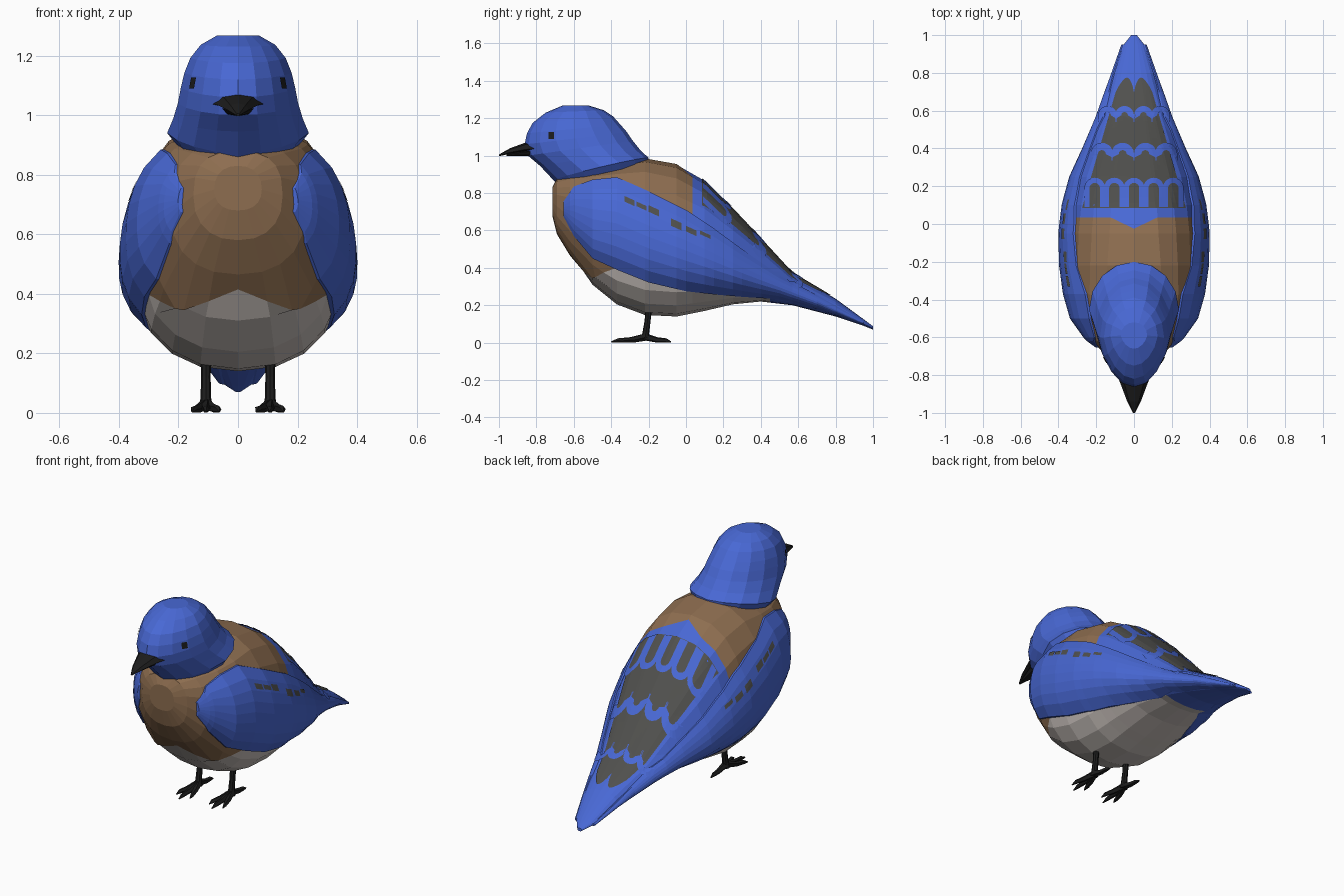
import bpy, bmesh, math
from mathutils import Vector
from mathutils.bvhtree import BVHTree

if "Cube" in bpy.data.objects:
    bpy.data.objects.remove(bpy.data.objects["Cube"])


def material(name, rgb):
    m = bpy.data.materials.new(name)
    m.diffuse_color = (*rgb, 1)
    m.use_nodes = True
    m.node_tree.nodes["Principled BSDF"].inputs["Base Color"].default_value = m.diffuse_color
    return m


BLUE = material("feather blue", (0.065, 0.138, 0.66))
BROWN = material("breast brown", (0.27, 0.155, 0.08))
GREY = material("belly grey", (0.56, 0.51, 0.48))
DARK = material("marking dark grey", (0.08, 0.08, 0.075))
BLACK = material("beak and leg black", (0.012, 0.012, 0.012))


def finish(bm, name, mats, outward=None):
    bmesh.ops.recalc_face_normals(bm, faces=bm.faces)
    if outward and sum(f.normal.dot(Vector(outward)) * f.calc_area() for f in bm.faces) < 0:
        bmesh.ops.reverse_faces(bm, faces=bm.faces[:])
    me = bpy.data.meshes.new(name)
    bm.to_mesh(me)
    ob = bpy.data.objects.new(name, me)
    bpy.context.collection.objects.link(ob)
    for m in mats:
        me.materials.append(m)
    return ob


def loft(rings, closed=True, start_cap=True):
    bm = bmesh.new()
    rows = [[bm.verts.new(p) for p in r] for r in rings]
    n = len(rows[0])
    for a, b in zip(rows, rows[1:]):
        for i in range(n if closed else n - 1):
            j = (i + 1) % n
            bm.faces.new((a[i], a[j], b[j], b[i]))
    if start_cap:
        bm.faces.new(rows[0])
    bm.faces.new(rows[-1])
    return bm


def interp(table, y):
    y = min(max(y, table[0][0]), table[-1][0])
    for a, b in zip(table, table[1:]):
        if y <= b[0]:
            t = (y - a[0]) / (b[0] - a[0])
            return [p + (q - p) * t for p, q in zip(a, b)]


def spow(v, e):
    return math.copysign(abs(v) ** e, v)


# Body: y, top, bottom, half width, height of widest point, squareness of the upper half
BODY = [(-.715, .83, .68, .08, .75, 2.3), (-.69, .88, .58, .15, .73, 2.6), (-.62, .905, .465, .225, .67, 2.9),
        (-.5, .93, .31, .30, .60, 3.1), (-.37, .955, .205, .335, .55, 3.0), (-.22, .985, .148, .35, .51, 2.6),
        (-.05, .955, .14, .352, .49, 2.35), (.1, .865, .17, .335, .46, 2.3), (.25, .715, .205, .30, .41, 2.3),
        (.4, .555, .22, .24, .355, 2.3), (.57, .37, .20, .175, .275, 2.3), (.8, .235, .14, .105, .19, 2.3),
        (.95, .125, .09, .055, .105, 2.3), (1.0, .088, .07, .015, .079, 2.3)]
P = 2.3


def body_x(y, z):
    _, zt, zb, w, zc, pu = interp(BODY, y)
    p = pu if z > zc else P
    f = min(abs(z - zc) / (zt - zc if z > zc else zc - zb), 1)
    return w * (1 - f ** p) ** (1 / p)


rings = []
for y, zt, zb, w, zc, pu in BODY:
    ring = []
    for i in range(20):
        c, s = math.cos(i * math.pi / 10), math.sin(i * math.pi / 10)
        p, h = (pu, zt - zc) if s > 0 else (P, zc - zb)
        ring.append((w * spow(c, 2 / p), y, zc + h * spow(s, 2 / p)))
    rings.append(ring)
bm = loft(rings)
for co, no in (((0, .035, 0), (0, 1, 0)), ((0, .45, 0), (0, 1, 0)), ((0, 0, .38), (0, 0, 1))):
    bmesh.ops.bisect_plane(bm, geom=bm.verts[:] + bm.edges[:] + bm.faces[:],
                           plane_co=co, plane_no=no, dist=1e-5)
for f in bm.faces:
    c = f.calc_center_median()
    if c.z < .38 and c.y < .45:
        f.material_index = 2
    elif c.y < .035:
        f.material_index = 1
# wavy colour borders on belly and back
for v in bm.verts:
    if abs(v.co.z - .38) < 1e-4 and v.co.y < -.3:
        d = .035 * math.cos(v.co.x / .18 * math.pi)
        v.co.z += d
        v.co.y -= d * .5
    elif abs(v.co.y - .035) < 1e-4 and v.co.z > .6 and abs(v.co.x) < .1:
        d = .06 * (1 - abs(v.co.x) / .1)
        v.co.y -= d
        v.co.z += d * .55
body = finish(bm, "body", (BLUE, BROWN, GREY))

# Wings: y, top, bottom, bulge, shells lying on the side of the body
WING = [(-.655, .755, .675, .008), (-.60, .835, .57, .025), (-.5, .872, .45, .034), (-.37, .885, .39, .036),
        (-.2, .81, .322, .042), (0, .71, .275, .044), (.15, .61, .258, .042), (.3, .50, .245, .036),
        (.5, .36, .232, .025), (.7, .255, .18, .016), (.95, .112, .096, .006)]
stations = sorted({r[0] for r in WING} | {r[0] for r in BODY if -.64 < r[0] < .94})
wings = []
for s, side in ((1, "left"), (-1, "right")):
    rings = []
    for y in stations:
        _, zt, zb, bulge = interp(WING, y)
        ring = [(s * max(body_x(y, zt) - .02, .002), y, zt)]
        for i in range(9):
            t = i / 8
            z = zt + (zb - zt) * t
            lift = bulge * math.sin(math.pi * t ** 1.2) ** .7 if 0 < i < 8 else 0
            ring.append((s * (body_x(y, z) + .006 + lift), y, z))
        ring.append((s * max(body_x(y, zb) - .02, .002), y, zb))
        rings.append(ring)
    wings.append(finish(loft(rings, closed=False), side + "_wing", [BLUE], (s, 0, 0)))

# Head: front (y, z), back (y, z), half width
HEAD = [(-.69, .85, -.20, .96, .21), (-.708, .868, -.20, .988, .238), (-.78, .945, -.245, 1.03, .218),
        (-.845, 1.0, -.285, 1.08, .202), (-.863, 1.06, -.315, 1.125, .192), (-.85, 1.12, -.35, 1.165, .18),
        (-.82, 1.175, -.39, 1.21, .16), (-.75, 1.23, -.44, 1.243, .125), (-.66, 1.268, -.52, 1.268, .07)]
rings = []
for k, (fy, fz, by, bz, w) in enumerate(HEAD):
    ring = []
    for i in range(16):
        a = i * math.pi / 8
        t = (1 - math.cos(a)) / 2
        bow = .012 * abs(math.sin(a)) if k == 1 else 0
        x = w * math.sin(a) * (1 - .17 * max(math.cos(a), 0))
        ring.append((x, fy + (by - fy) * t, fz + (bz - fz) * t + bow))
    rings.append(ring)
head = finish(loft(rings, start_cap=False), "head", [BLUE], (0, 0, 1))

# Beak halves: y, centre z, half width, height up, height down
UPPER = [(-.80, 1.038, .09, .045, .008), (-.86, 1.033, .066, .036, .008),
         (-.94, 1.018, .036, .022, .008), (-1.0, 1.0, .006, .006, .003)]
LOWER = [(-.80, 1.024, .06, .006, .03), (-.86, 1.02, .045, .005, .022), (-.96, 1.006, .015, .004, .008)]
for name, table in (("upper_beak", UPPER), ("lower_beak", LOWER)):
    rings = [[(w * math.cos(i * math.pi / 4), y,
               z + (up if i < 4 else dn) * math.sin(i * math.pi / 4)) for i in range(8)]
             for y, z, w, up, dn in table]
    finish(loft(rings), name, [BLACK])


def tube(name, pts, radii, n=6):
    rings = []
    pts = [Vector(p) for p in pts]
    for k, (p, r) in enumerate(zip(pts, radii)):
        d = pts[min(k + 1, len(pts) - 1)] - pts[max(k - 1, 0)]
        q = d.to_track_quat('Z', 'Y')
        ring = [p + q @ Vector((r * math.cos(a), r * math.sin(a), 0))
                for a in (2 * math.pi * i / n for i in range(n))]
        for v in ring:
            v.z = max(v.z, 0)
        rings.append(ring)
    return finish(loft(rings), name, [BLACK])


# Legs and toes
for s, side in ((1, "left"), (-1, "right")):
    x = .108 * s
    tube(side + "_leg", [(x, -.2, .18), (x, -.205, .12), (x, -.215, .05), (x, -.22, .015)],
         [.018, .016, .018, .024], 8)
    for k, (dx, ty) in enumerate(((-.045, -.36), (0, -.4), (.045, -.36), (0, -.08))):
        y0 = -.215
        tube(f"{side}_toe_{k + 1}",
             [(x, y0, .03), (x + dx * .55, y0 + (ty - y0) * .45, .015),
              (x + dx * .9, y0 + (ty - y0) * .8, .012), (x + dx, ty, .004)],
             [.02, .015, .012, .003], 5)


def tree(objs):
    vs, fs = [], []
    for o in objs:
        k = len(vs)
        vs += [v.co.copy() for v in o.data.vertices]
        fs += [[i + k for i in p.vertices] for p in o.data.polygons]
    return BVHTree.FromPolygons(vs, fs)


def plate(bm, bvh, grid, direction, lift):
    """Lay a grid of points on a surface along a ray direction."""
    d = Vector(direction)
    rows = []
    for row in grid:
        hits = [bvh.ray_cast(Vector(p) - d * 3, d)[0] for p in row]
        rows.append([bm.verts.new(h - d * lift) if h else None for h in hits])
    for a, b in zip(rows, rows[1:]):
        for i in range(len(a) - 1):
            q = (a[i], a[i + 1], b[i + 1], b[i])
            if all(q):
                bm.faces.new(q)


DOWN = (0, 0, -1)
plumage = tree([body] + wings)
skull = tree([head])

# Dark field on the back with a scalloped end
bm = bmesh.new()
grid = []
for j in range(25):
    row = []
    for i in range(25):
        u = i / 12 - 1
        y = .085 + j / 24 * (.61 + .08 * abs(math.sin(u * math.pi)) ** .6)
        row.append((u * (.275 - .29 * (y - .085)), y, 0))
    grid.append(row)
plate(bm, plumage, grid, DOWN, .006)
# Small dark strokes on the wings
for s in (1, -1):
    for y0, z0, h in ((-.33, .785, .03), (-.265, .755, .025), (-.2, .735, .035), (-.08, .665, .04),
                      (.0, .625, .03), (.075, .60, .02)):
        g = [[(0, y0 + .055 * i / 3, z0 - .025 * i / 3 - h * k / 2) for i in range(4)] for k in range(3)]
        plate(bm, plumage, g, (-s, 0, 0), .003)
finish(bm, "dark_markings", [DARK], (0, 0, 1))

# Blue feather arches over the dark field: y, centres, radius, inner ratio, leg length
bm = bmesh.new()
for y, xs, r, k0, leg in ((.19, (-.208, -.104, 0, .104, .208), .055, .5, .10),
                          (.37, (-.17, -.06, .06, .17), .06, .35, .035),
                          (.575, (-.14, -.05, .05, .14), .05, .35, .035)):
    for x in xs:
        grid = []
        for k in (1, .5 + k0 / 2, k0):
            legx = r * (.9 + .1 * k) if leg < .1 else r * k
            row = [(x - legx, y - leg * f, 0) for f in (1, .5)]
            row += [(x - r * k * math.cos(i * math.pi / 10), y + r * k * math.sin(i * math.pi / 10), 0)
                    for i in range(11)]
            row += [(x + legx, y - leg * f, 0) for f in (.5, 1)]
            grid.append(row)
        plate(bm, plumage, grid, DOWN, .0095)
finish(bm, "feather_arches", [BLUE], (0, 0, 1))

# Eyes
for s, side in ((1, "left"), (-1, "right")):
    bm = bmesh.new()
    g = [[(0, -.72 + dy * .015, 1.108 + dz * .018) for dy in (-1, 0, 1)] for dz in (-1, 0, 1)]
    plate(bm, skull, g, (-s, 0, 0), .006)
    finish(bm, side + "_eye", [BLACK], (s, 0, 0))

# Remove body faces fully covered by wings or head
bm = bmesh.new()
bm.from_mesh(body.data)
covers = ((tree(wings), .08), (skull, .5))
hidden = []
for f in bm.faces:
    c = f.calc_center_median()
    pts = [c] + [v.co.lerp(c, .02) for v in f.verts]
    if all(any(t.ray_cast(p, f.normal, d)[0] for t, d in covers) for p in pts):
        hidden.append(f)
bmesh.ops.delete(bm, geom=hidden, context='FACES')
bm.to_mesh(body.data)
